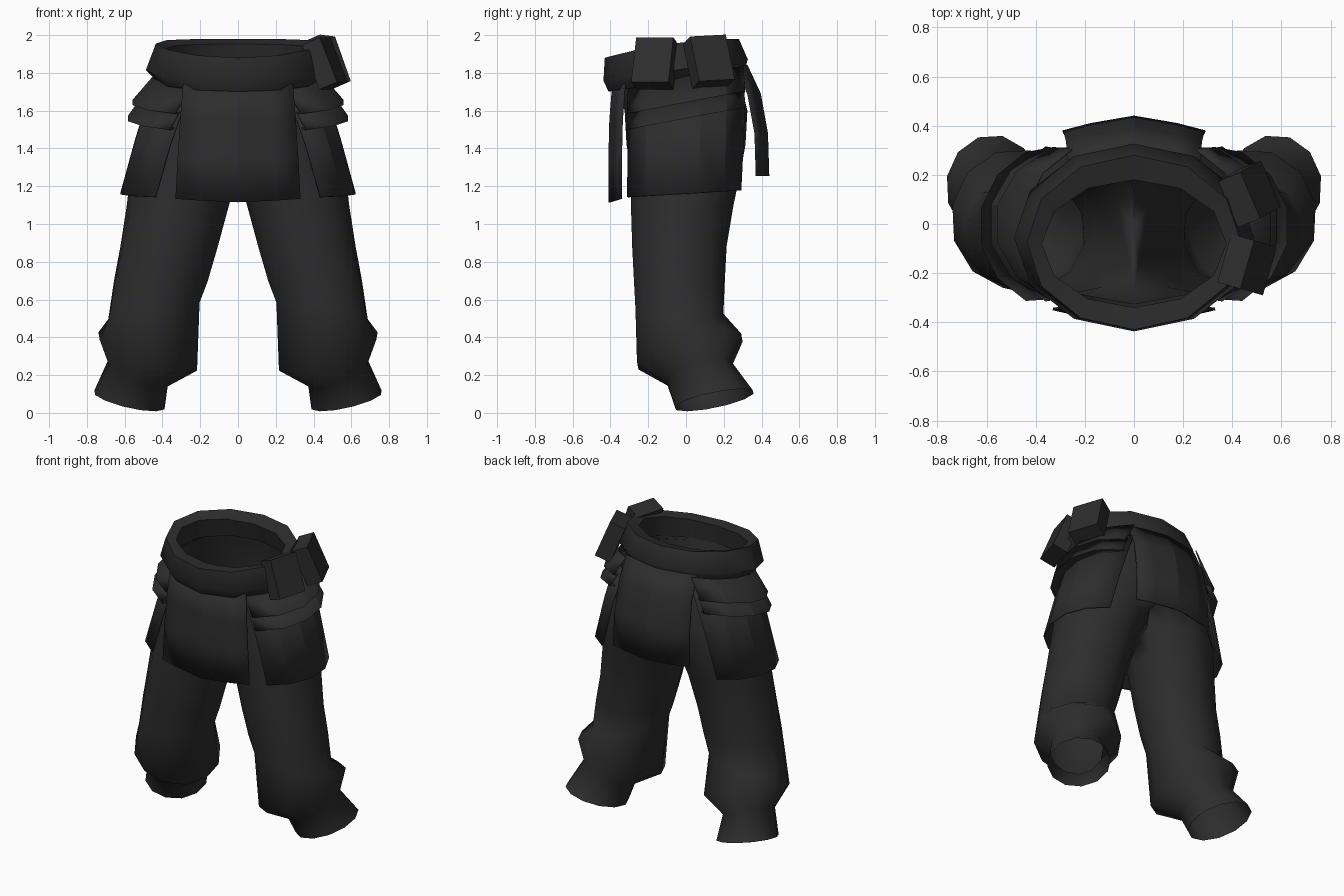
import bpy, bmesh, math
from mathutils import Matrix, Vector

if "Cube" in bpy.data.objects:
    bpy.data.objects.remove(bpy.data.objects["Cube"])

cloth = bpy.data.materials.new("charcoal cloth")
cloth.diffuse_color = (0.026, 0.026, 0.027, 1)
cloth.use_nodes = True
cloth.node_tree.nodes["Principled BSDF"].inputs["Base Color"].default_value = cloth.diffuse_color


def finish(name, bm, angle=35, mirror=False, thick=0):
    bmesh.ops.recalc_face_normals(bm, faces=bm.faces)
    me = bpy.data.meshes.new(name)
    bm.to_mesh(me)
    bm.free()
    ob = bpy.data.objects.new(name, me)
    bpy.context.collection.objects.link(ob)
    me.materials.append(cloth)
    bpy.ops.object.select_all(action='DESELECT')
    ob.select_set(True)
    bpy.context.view_layer.objects.active = ob
    bpy.ops.object.shade_smooth_by_angle(angle=math.radians(angle))
    if thick:
        m = ob.modifiers.new("thickness", 'SOLIDIFY')
        m.thickness, m.offset = thick, 0
    if mirror:
        m = ob.modifiers.new("mirror", 'MIRROR')
        m.merge_threshold = 0.001
    return ob


def arc(cx, cy, rx, ry, z, bx=0, by=0, sag=0, a0=0, a1=360, n=16):
    """Points on a tilted ellipse; bx, by slope it and sag drops front and back."""
    pts = []
    full = a1 - a0 == 360
    for i in range(n):
        a = math.radians(a0 + (a1 - a0) * i / (n if full else n - 1))
        dx, dy = rx * math.cos(a), ry * math.sin(a)
        pts.append(Vector((cx + dx, cy + dy, z + bx * dx + by * dy - sag * dy * dy)))
    return pts


def skin(rows, closed):
    bm = bmesh.new()
    vs = [[bm.verts.new(p) for p in row] for row in rows]
    n = len(rows[0])
    for a, b in zip(vs, vs[1:]):
        for i in range(n if closed else n - 1):
            j = (i + 1) % n
            bm.faces.new((a[i], a[j], b[j], b[i]))
    return bm


# Trousers: one leg from cuff to waist, cut on the centre plane and mirrored
leg = [  # twist, cx, cy, rx, ry, z, slope x, slope y
    (12, .575, .15, .190, .213, .068, .22, .20),
    (12, .53, .07, .161, .176, .21, .38, .28),
    (12, .478, .02, .267, .286, .325, .33, .25),
    (12, .445, -.035, .247, .238, .54, -.16, -.10),
    (12, .408, -.035, .254, .246, .70, 0, 0),
    (9, .365, -.035, .261, .253, .88, 0, 0),
    (6, .318, -.02, .272, .273, 1.10, 0, 0),
    (3, .27, 0, .30, .288, 1.27, 0, 0),
    (0, .13, 0, .41, .315, 1.42, 0, 0),
    (0, 0, 0, .475, .325, 1.60, 0, 0),
    (0, 0, -.06, .41, .315, 1.84, 0, .15),
]
rows = [arc(*r[1:], a0=r[0], a1=r[0] + 360, n=12) for r in leg]
for row in rows:
    for p in row:
        p.x = max(p.x, 0) if p.x > 1e-4 else 0
bm = skin(rows, True)
bmesh.ops.delete(bm, geom=[f for f in bm.faces if all(v.co.x < 1e-4 for v in f.verts)],
                 context='FACES')
finish("trousers", bm, 80, mirror=True)

# Belt: rolled waistband, dipping at the front
belt = [
    (0, -.07, .395, .285, 1.79, 0, .14),
    (0, -.08, .375, .26, 1.93, 0, .14, .2),
    (0, -.075, .435, .355, 1.955, 0, .141, .2),
    (0, -.055, .488, .382, 1.815, 0, .15),
    (0, -.05, .43, .36, 1.755, 0, .15),
    (0, -.05, .40, .32, 1.775, 0, .15),
]
finish("belt", skin([arc(*r, n=12) for r in belt], True), 60)

# Front flap: pointed slightly forward in the middle
cols = [(-1, .06), (-.6, .03), (0, 0), (.6, .03), (1, .06)]


def flap(name, profile, side):
    grid = [[Vector((c * w, side * (y - d), z + d * rise)) for c, d in cols]
            for w, y, z, rise in profile]
    finish(name, skin(grid, False), 15, thick=.012)


flap("front_flap", [(.29, .385, 1.74, 0), (.305, .40, 1.55, 0),
                    (.318, .405, 1.35, 0), (.33, .405, 1.115, .3)], -1)
# Back flap: bulges away from the seat
flap("back_flap", [(.27, .32, 1.84, 0), (.275, .39, 1.69, 0),
                   (.285, .428, 1.48, 0), (.29, .435, 1.255, 0)], 1)

# Side skirts
span = dict(a0=-63, a1=63, n=6)
skirt = [(.10, 0, .36, .345, 1.72, 0, .10), (.20, 0, .345, .34, 1.45, 0, .08),
         (.28, -.01, .345, .335, 1.16, 0, .06)]
finish("side_skirt", skin([arc(*r, **span) for r in skirt], False), 20, True, .012)

# Two overlapping ruffles above each skirt, hems rising to the back
for name, tier in (
    ("upper_ruffle", [(.09, 0, .355, .34, 1.78), (.135, 0, .43, .35, 1.645),
                      (.13, 0, .385, .342, 1.65)]),
    ("lower_ruffle", [(.13, 0, .39, .342, 1.655), (.165, 0, .425, .352, 1.56),
                      (.165, 0, .365, .340, 1.565)]),
):
    finish(name, skin([arc(*r, 0, .19, **span) for r in tier], False), 25, True, .006)

# Pouches on one hip, leaning in at the top
for name, loc, turn, roll, width in (("front_pouch", (.46, -.165, 1.85), -16, 0, .205),
                                     ("rear_pouch", (.47, .122, 1.86), 22, 3, .205)):
    bm = bmesh.new()
    bmesh.ops.create_cube(bm, size=1)
    bm.transform(Matrix.Translation(loc)
                 @ Matrix.Rotation(math.radians(turn), 4, 'Z')
                 @ Matrix.Rotation(math.radians(-22), 4, 'Y')
                 @ Matrix.Rotation(math.radians(roll), 4, 'X')
                 @ Matrix.Diagonal((.105, width, .255, 1)))
    finish(name, bm, 30)
